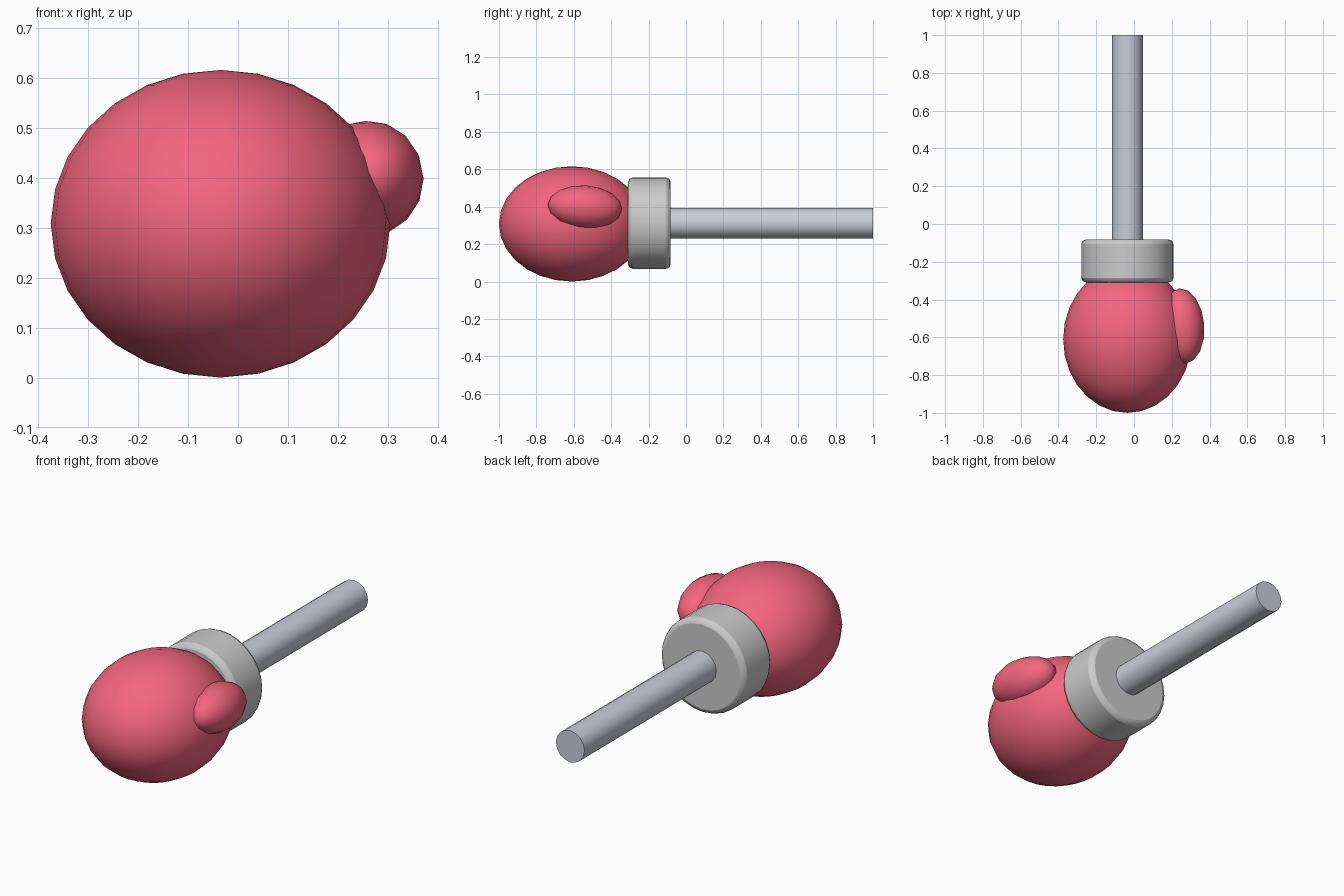
import bpy
from math import pi, radians

if "Cube" in bpy.data.objects:
    bpy.data.objects.remove(bpy.data.objects["Cube"])

CX, CZ = -0.035, 0.312  # shared axis of rod, cuff and glove


def paint(obj, name, color):
    mat = bpy.data.materials.get(name) or bpy.data.materials.new(name)
    mat.diffuse_color = color
    mat.use_nodes = True
    mat.node_tree.nodes["Principled BSDF"].inputs["Base Color"].default_value = mat.diffuse_color
    obj.data.materials.append(mat)


def ellipsoid(name, center, radii, segments, rotation=(0, 0, 0)):
    bpy.ops.mesh.primitive_uv_sphere_add(segments=segments, ring_count=segments // 2,
                                         radius=1, location=center, rotation=rotation)
    obj = bpy.context.object
    obj.name = name
    obj.scale = radii
    bpy.ops.object.shade_smooth()
    paint(obj, "red_leather", (0.9, 0.13, 0.21, 1))
    return obj


def cylinder_y(name, y0, y1, radius, sides):
    bpy.ops.mesh.primitive_cylinder_add(vertices=sides, radius=radius, depth=y1 - y0,
                                        location=(CX, (y0 + y1) / 2, CZ),
                                        rotation=(pi / 2, 0, 0))
    obj = bpy.context.object
    obj.name = name
    return obj


# padded fist and thumb
ellipsoid("glove_fist", (CX, -0.61, 0.308), (0.34, 0.39, 0.308), 28)
ellipsoid("glove_thumb", (0.257, -0.54, 0.398), (0.115, 0.2, 0.116), 16,
          (radians(-4), 0, radians(5)))

# cuff with rounded rims
cuff = cylinder_y("glove_cuff", -0.31, -0.082, 0.244, 28)
bevel = cuff.modifiers.new("rim", 'BEVEL')
bevel.width = 0.025
bevel.segments = 2
bevel.limit_method = 'ANGLE'
bevel.angle_limit = radians(40)
bpy.ops.object.shade_smooth_by_angle(angle=radians(30))

# handle rod
rod = cylinder_y("handle_rod", -0.2, 1.0, 0.082, 16)
paint(rod, "steel", (0.6, 0.62, 0.7, 1))
bpy.ops.object.shade_smooth_by_angle(angle=radians(30))
